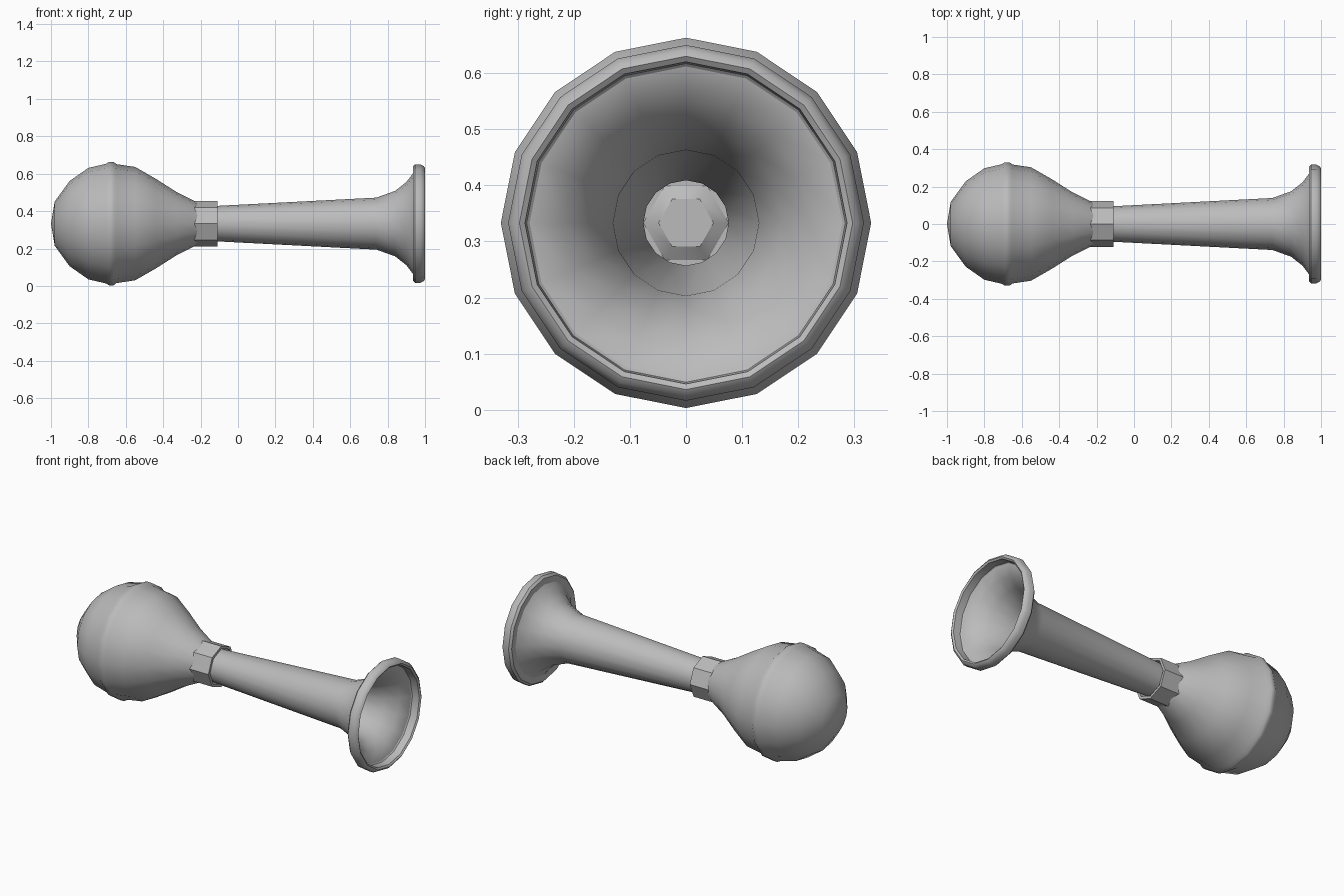
import bpy, bmesh, math

if "Cube" in bpy.data.objects:
    bpy.data.objects.remove(bpy.data.objects["Cube"])

CZ = 0.333  # height of the shared axis


def material(name, value):
    m = bpy.data.materials.new(name)
    m.diffuse_color = (value, value, value, 1)
    m.use_nodes = True
    m.node_tree.nodes["Principled BSDF"].inputs["Base Color"].default_value = m.diffuse_color
    return m


GREY = material("plain grey", 0.5)


def lathe(name, profile, sides=16, closed=False, angle=40):
    """Spin (x, radius) points around the x axis."""
    bm = bmesh.new()
    rings = []
    for x, r in profile:
        if r == 0:
            rings.append([bm.verts.new((x, 0, CZ))] * sides)
            continue
        ring = []
        for i in range(sides):
            a = 2 * math.pi * i / sides
            ring.append(bm.verts.new((x, r * math.cos(a), CZ + r * math.sin(a))))
        rings.append(ring)
    pairs = list(zip(rings, rings[1:]))
    if closed:
        pairs.append((rings[-1], rings[0]))
    for a, b in pairs:
        for i in range(sides):
            j = (i + 1) % sides
            corners = []
            for v in (a[i], a[j], b[j], b[i]):
                if v not in corners:
                    corners.append(v)
            bm.faces.new(corners)
    bmesh.ops.recalc_face_normals(bm, faces=bm.faces)
    mesh = bpy.data.meshes.new(name)
    bm.to_mesh(mesh)
    bm.free()
    mesh.materials.append(GREY)
    ob = bpy.data.objects.new(name, mesh)
    bpy.context.collection.objects.link(ob)
    bpy.ops.object.select_all(action='DESELECT')
    ob.select_set(True)
    bpy.context.view_layer.objects.active = ob
    bpy.ops.object.shade_smooth_by_angle(angle=math.radians(angle))
    return ob


# Squeeze bulb with a raised seam round its widest part
lathe("bulb", [(-1.0, 0), (-0.98, 0.118), (-0.90, 0.228), (-0.80, 0.298),
               (-0.705, 0.320), (-0.69, 0.330), (-0.665, 0.330), (-0.65, 0.318),
               (-0.55, 0.303), (-0.44, 0.24), (-0.33, 0.17), (-0.22, 0.115),
               (-0.19, 0.09), (-0.19, 0)])

# Collar joining bulb and horn, hollow at the front
lathe("collar", [(-0.235, 0.122), (-0.11, 0.122), (-0.11, 0.106),
                 (-0.20, 0.106)], sides=8, closed=True)

# Horn: outer wall, and inner wall running back down to the throat
lathe("horn", [(-0.19, 0.091), (-0.11, 0.095), (0.74, 0.139), (0.84, 0.175),
               (0.90, 0.222), (0.935, 0.268), (0.95, 0.295), (0.95, 0.287),
               (0.91, 0.22), (0.85, 0.172), (0.74, 0.130), (-0.12, 0.076),
               (-0.19, 0.076)], closed=True)

# Rolled rim round the mouth
lathe("mouth_rim", [(0.935, 0.268), (0.935, 0.305), (0.947, 0.317), (0.975, 0.317),
                    (0.993, 0.308), (1.0, 0.297), (0.993, 0.287), (0.95, 0.284)],
      closed=True)

# Small plug visible at the bottom of the throat
lathe("throat_plug", [(-0.19, 0.076), (-0.17, 0.049), (-0.17, 0)], sides=6)
